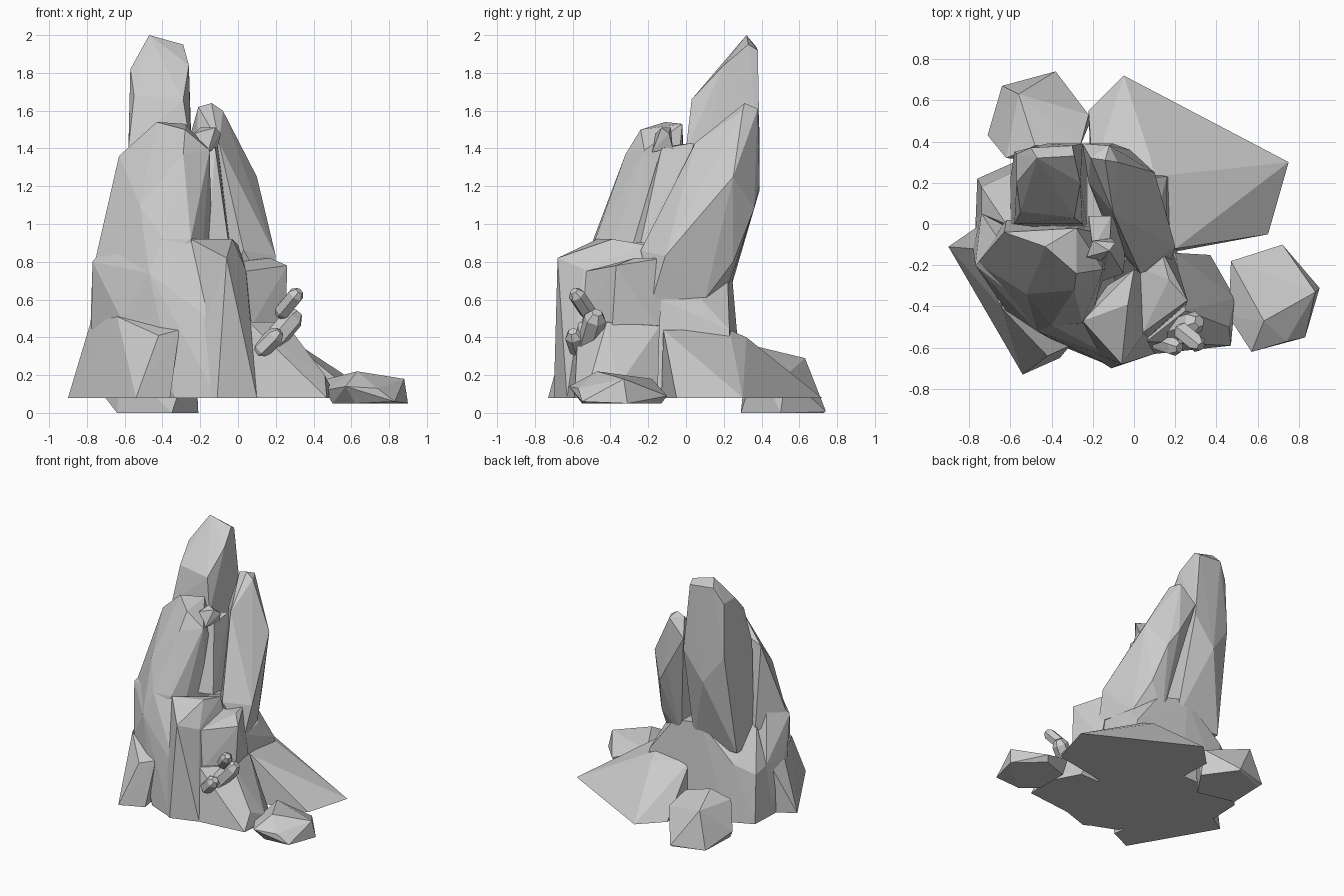
import bpy
import bmesh
from mathutils import Matrix, Vector

# Remove only the default cube
default_cube = bpy.data.objects.get("Cube")
if default_cube:
    bpy.data.objects.remove(default_cube, do_unlink=True)

# One plain stone material shared by every rock
stone = bpy.data.materials.new("grey stone")
stone.use_nodes = True
stone_colour = (0.6, 0.6, 0.6, 1)
stone.diffuse_color = stone_colour
shader = next(node for node in stone.node_tree.nodes if node.type == "BSDF_PRINCIPLED")
shader.inputs["Base Color"].default_value = stone_colour
shader.inputs["Roughness"].default_value = 0.9


def finish_object(name, mesh_builder):
    """Turn a bmesh into a flat shaded stone object."""
    bmesh.ops.recalc_face_normals(mesh_builder, faces=mesh_builder.faces[:])
    mesh = bpy.data.meshes.new(name)
    mesh_builder.to_mesh(mesh)
    mesh_builder.free()
    mesh.materials.append(stone)
    rock_object = bpy.data.objects.new(name, mesh)
    bpy.context.scene.collection.objects.link(rock_object)


def faceted_rock(name, *corners):
    """Wrap a convex faceted rock around its corners, given in hundredths."""
    builder = bmesh.new()
    for corner in corners:
        builder.verts.new(Vector(corner) / 100)
    bmesh.ops.convex_hull(builder, input=builder.verts[:])
    loose_corners = [vert for vert in builder.verts if not vert.link_faces]
    bmesh.ops.delete(builder, geom=loose_corners, context="VERTS")
    finish_object(name, builder)


def crystal_chip(name, centre, direction, length, radius):
    """Make a small six sided chip with tapered ends along a direction."""
    builder = bmesh.new()
    turn = Vector(direction).to_track_quat("Z", "Y").to_matrix().to_4x4()
    placement = Matrix.Translation(Vector(centre) / 100) @ turn
    bmesh.ops.create_cone(builder, cap_ends=True, segments=6, radius1=radius,
                          radius2=radius, depth=length, matrix=placement)
    caps = [face for face in builder.faces if len(face.verts) == 6]
    for cap in caps:
        middle = cap.calc_center_median()
        outward = cap.normal.copy()
        extruded = bmesh.ops.extrude_discrete_faces(builder, faces=[cap])
        tip = extruded["faces"][0]
        for vert in tip.verts:
            vert.co = middle + (vert.co - middle) * 0.5 + outward * radius * 0.7
    finish_object(name, builder)


# Tall rear spire with its sloping front facet
faceted_rock(
    "tall_spire",
    (-47, 32, 200), (-29, 33, 195), (-30, 38, 192), (-50, 37, 194),
    (-57, 20, 182), (-57, 34, 182), (-55, 6, 168), (-29, 3, 166),
    (-26, 20, 184), (-58, 0, 140), (-25, 0, 140), (-58, 35, 140),
    (-25, 39, 140), (-42, 39, 118), (-60, 22, 60), (-22, 21, 60),
    (-60, 0, 60), (-22, -5, 60))

# Blade of rock leaning back against the spire
faceted_rock(
    "leaning_slab",
    (-21, 32, 162), (-14, 31, 164), (-8, 30, 160), (-12, 38, 161),
    (-25, 39, 148), (-22, 20, 140), (-10, 5, 143), (10, 25, 125),
    (3, -24, 86), (-8, -10, 88), (20, -11, 83), (-10, 39, 121),
    (-2, 36, 108), (4, 25, 80), (18, -18, 60), (10, 10, 60),
    (-10, 20, 60), (-10, -10, 60))

# Pointed front spire and the rib that fills the gap beside it
faceted_rock(
    "front_spire",
    (-43, -11, 154), (-28, -2, 153), (-28, -24, 150), (-29, -32, 137),
    (-63, -4, 136), (-15, -22, 139), (-52, -34, 110), (-64, -10, 97),
    (-40, -49, 92), (-25, -48, 92), (-14, -22, 92), (-15, -5, 120),
    (-76, -19, 79), (-47, -52, 74), (-20, -45, 70), (-15, 0, 70),
    (-62, 2, 70))
faceted_rock(
    "side_rib",
    (-23, -16, 148), (-20, -8, 151), (-12, -13, 151), (-9, -9, 148),
    (-11, -7, 140), (-16, -18, 138))
faceted_rock(
    "rib_foot",
    (-20, -12, 141), (-12, -13, 140), (-11, 4, 143), (-22, 4, 140),
    (-5, -24, 90), (-16, -28, 90), (-4, -5, 90), (-22, 0, 90))

# Mound that carries the spires
faceted_rock(
    "left_mound",
    (-78, -12, 48), (-77, -20, 80), (-64, -10, 97), (-74, 5, 48),
    (-47, -52, 74), (-40, -49, 92), (-25, -47, 92), (-31, -58, 44),
    (-33, -60, 8), (-62, -42, 50), (-11, -69, 8), (-8, -66, 44),
    (-10, 0, 80), (-10, 0, 8), (-78, -12, 8), (-76, 5, 8))
faceted_rock(
    "rear_mound",
    (-76, 22, 8), (-77, -3, 8), (-74, 18, 45), (-74, 5, 48),
    (-62, 0, 75), (-59, 25, 52), (-30, 24, 77), (-5, 22, 72),
    (12, 8, 60), (16, -14, 60), (16, 23, 44), (-20, 26, 44),
    (-20, 30, 8), (20, 22, 8), (22, -40, 8), (-30, -50, 8),
    (-58, 30, 8), (-20, -20, 75))
faceted_rock(
    "left_buttress",
    (-64, -41, 51), (-42, -64, 41), (-31, -59, 44), (-54, -73, 8),
    (-36, -65, 8), (-90, -11, 8), (-40, -40, 8), (-40, -45, 40))
faceted_rock(
    "left_flare",
    (-90, -11, 8), (-78, -12, 48), (-77, -3, 8), (-74, 0, 46),
    (-64, -41, 51), (-60, -30, 8))

# Front block with its ledge, and the foot flaring out from it
faceted_rock(
    "front_block",
    (-25, -47, 92), (-3, -39, 92), (0, -22, 89), (-6, -68, 82),
    (4, -54, 76), (-6, -68, 44), (-11, -70, 8), (10, -63, 8),
    (4, -57, 44), (10, -25, 60), (-30, -40, 50), (-30, -58, 8),
    (12, -20, 8))
faceted_rock(
    "front_shoulder",
    (13, -12, 82), (26, -37, 78), (17, -27, 82), (4, -53, 75),
    (22, -39, 64), (19, -14, 44), (24, -40, 44), (6, -56, 44),
    (0, -20, 80), (0, -20, 30), (25, -40, 30))
faceted_rock(
    "flared_foot",
    (6, -57, 48), (25, -42, 48), (20, -14, 46), (46, -50, 20),
    (47, -59, 8), (49, -37, 8), (49, -36, 14), (37, -15, 8),
    (10, -63, 8), (0, -15, 8), (0, -20, 50))

# Low skirt sweeping out behind
faceted_rock(
    "rear_skirt",
    (75, 30, 8), (65, -5, 8), (-5, 72, 8), (8, 32, 40),
    (32, 1, 34), (20, -12, 44), (10, 23, 44), (-22, 55, 8),
    (-20, 23, 44), (-20, -10, 44), (-20, -10, 8), (22, -13, 8))

# Loose boulders
faceted_rock(
    "rear_boulder",
    (-56, 63, 29), (-48, 38, 35), (-71, 43, 9), (-64, 67, 1),
    (-38, 74, 1), (-22, 53, 20), (-26, 38, 28), (-62, 32, 28),
    (-62, 64, 0), (-38, 73, 0), (-21, 50, 0), (-35, 29, 0),
    (-64, 36, 0))
faceted_rock(
    "front_boulder",
    (63, -47, 22), (72, -10, 9), (47, -18, 18), (88, -33, 18),
    (90, -31, 5), (83, -55, 6), (74, -57, 13), (57, -62, 14),
    (46, -45, 12), (50, -45, 5), (62, -55, 5), (70, -13, 5),
    (50, -20, 5))

# Small chips caught on the front face
crystal_chip("large_chip", (23, -50, 43), (0.6, 0.2, 0.7), 0.19, 0.06)
crystal_chip("upper_chip", (27, -55, 58), (0.5, -0.4, 0.6), 0.13, 0.045)
crystal_chip("lower_chip", (16, -58, 37), (0.6, -0.2, 0.6), 0.11, 0.05)
